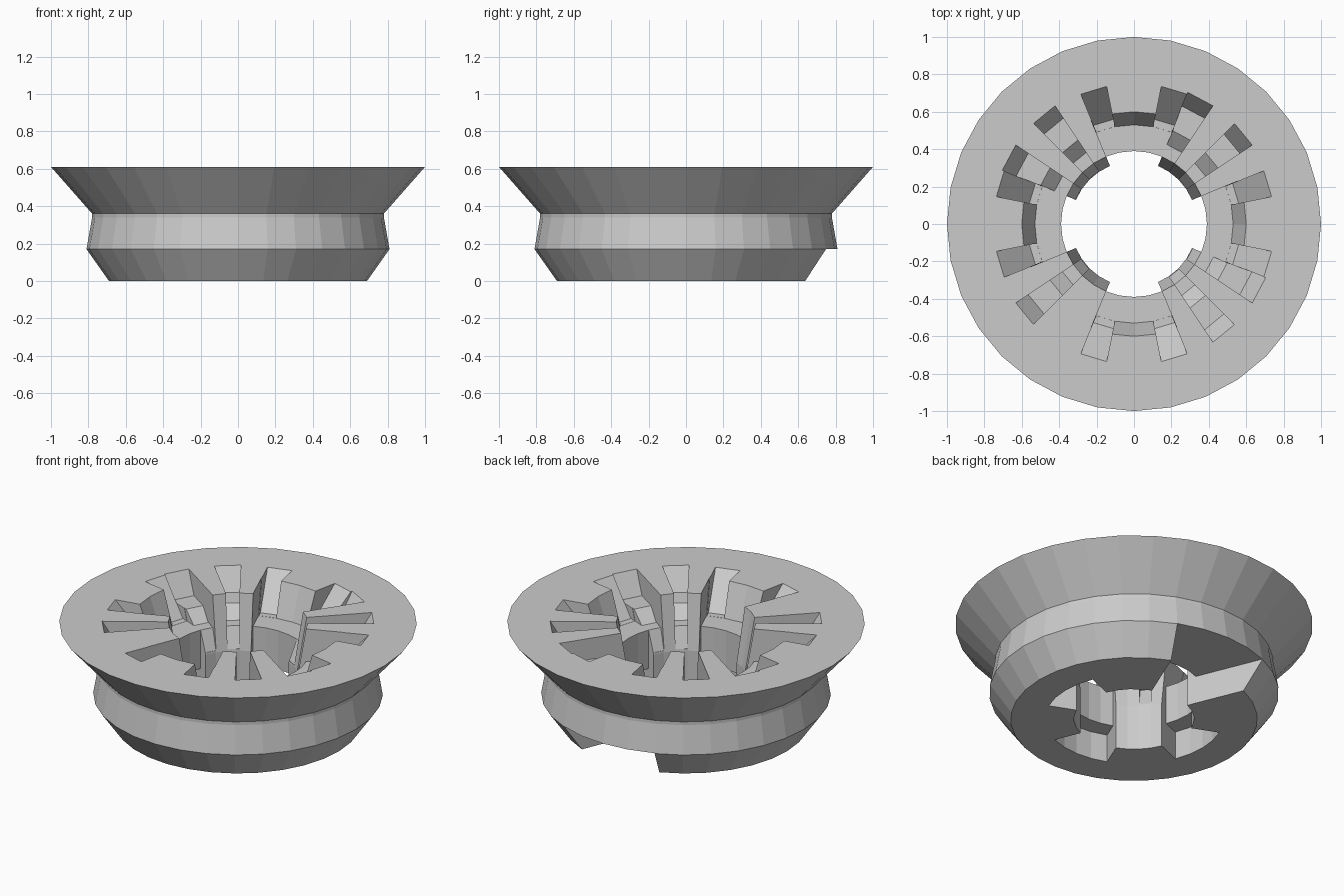
import bpy, bmesh
from math import pi, sin, cos, floor

cube = bpy.data.objects.get("Cube")
if cube:
    bpy.data.objects.remove(cube, do_unlink=True)

STEP = pi / 16  # the ring has 32 facets

grey = bpy.data.materials.new("plain_grey")
grey.use_nodes = True
color = (0.6, 0.6, 0.6, 1)
grey.diffuse_color = color
grey.node_tree.nodes["Principled BSDF"].inputs["Base Color"].default_value = color


def sweep(bm, profile, start, end, closed=False):
    """Sweep a (radius, height) profile around z between two facet numbers."""
    inner = [k for k in range(floor(start) + 1, 100) if k < end]
    stops = [start] + inner + ([] if closed else [end])
    rings = [[bm.verts.new((r * cos(a * STEP), r * sin(a * STEP), z))
              for r, z in profile] for a in stops]
    n = len(profile)
    pairs = list(zip(rings, rings[1:]))
    if closed:
        pairs.append((rings[-1], rings[0]))
    for a, b in pairs:
        for i in range(n):
            j = (i + 1) % n
            bm.faces.new((a[i], a[j], b[j], b[i]))
    if not closed:
        bm.faces.new(rings[0])
        bm.faces.new(rings[-1])


def make_object(name, bm):
    bmesh.ops.recalc_face_normals(bm, faces=bm.faces)
    mesh = bpy.data.meshes.new(name)
    bm.to_mesh(mesh)
    bm.free()
    obj = bpy.data.objects.new(name, mesh)
    bpy.context.collection.objects.link(obj)
    mesh.materials.append(grey)
    return obj


# Flared ring body with a tapered central hole
bm = bmesh.new()
sweep(bm, [(.69, 0), (.81, .17), (.78, .34), (.78, .36), (1, .61),
           (.39, .61), (.336, .28), (.336, 0)], 0, 32, closed=True)
body = make_object("socket_ring", bm)


def bay(lower_radius):
    """Stepped bay: undercut, inner lip, shelf, then a sloped back wall."""
    return [(.2, -.1), (lower_radius, -.1), (lower_radius, .172), (.39, .172),
            (.39, .41), (.53, .41), (.635, .71), (.2, .71)]


side_slot = [(.42, .411), (.57, .411), (.75, .61), (.84, .71), (.42, .71)]
step_slot = [(.2, .29), (.34, .29), (.39, .41), (.46, .41), (.54, .48),
             (.68, .48), (.76, .61), (.82, .71), (.2, .71)]

# Each cut repeats every quarter turn; the back bay opens through the skirt
cuts = [
    ("bay_cutter", bay(.5), 6, 10),
    ("left_side_slot_cutter", side_slot, 6.02, 7),
    ("right_side_slot_cutter", side_slot, 9, 9.98),
    ("middle_slot_cutter", step_slot, 3, 4),
    ("edge_slot_cutter", step_slot, 5, 6.03),
]
bpy.context.view_layer.objects.active = body
for name, profile, start, end in cuts:
    bm = bmesh.new()
    for quarter in range(4):
        shape = profile
        if name == "bay_cutter" and quarter == 0:
            shape = bay(.95)
        sweep(bm, shape, start + 8 * quarter, end + 8 * quarter)
    cutter = make_object(name, bm)
    cutter.hide_render = True
    mod = body.modifiers.new(name, 'BOOLEAN')
    mod.operation = 'DIFFERENCE'
    mod.solver = 'EXACT'
    mod.object = cutter
    bpy.ops.object.modifier_apply(modifier=mod.name)
    bpy.data.objects.remove(cutter, do_unlink=True)

# One flat colour, flat facets
body.data.materials.clear()
body.data.materials.append(grey)
for face in body.data.polygons:
    face.material_index = 0
    face.use_smooth = False
